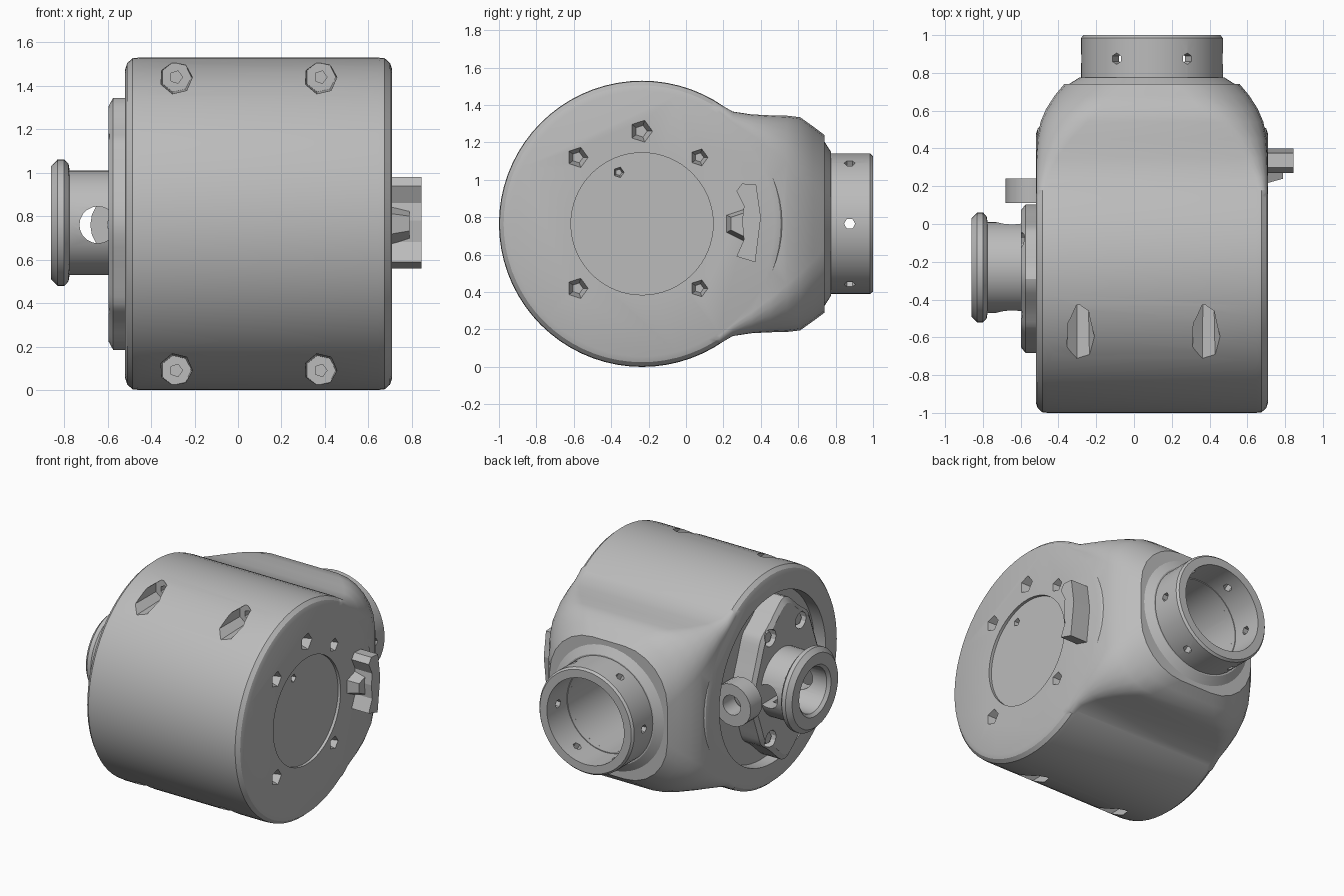
import bpy, bmesh
from math import sin, cos, pi, tau, radians
from mathutils import Vector

if "Cube" in bpy.data.objects:
    bpy.data.objects.remove(bpy.data.objects["Cube"])

grey = bpy.data.materials.new("cast grey")
grey.use_nodes = True
colour = (0.5, 0.5, 0.5, 1)
grey.diffuse_color = colour
grey.node_tree.nodes["Principled BSDF"].inputs["Base Color"].default_value = colour

CY, CZ = -0.235, 0.765          # drum axis
EX = 0.095                      # middle of the housing in x


def loft(name, rings, ring_shaped=False):
    """Skin a list of point rings; cap the ends or close into a tube."""
    bm = bmesh.new()
    loops = [[bm.verts.new(p) for p in ring] for ring in rings]
    n = len(loops[0])
    pairs = list(zip(loops, loops[1:]))
    if ring_shaped:
        pairs.append((loops[-1], loops[0]))
    else:
        bm.faces.new(loops[0])
        bm.faces.new(loops[-1])
    for a, b in pairs:
        for i in range(n):
            j = (i + 1) % n
            bm.faces.new((a[i], a[j], b[j], b[i]))
    bmesh.ops.recalc_face_normals(bm, faces=bm.faces)
    mesh = bpy.data.meshes.new(name)
    bm.to_mesh(mesh)
    bm.free()
    mesh.materials.append(grey)
    ob = bpy.data.objects.new(name, mesh)
    bpy.context.collection.objects.link(ob)
    return ob


def lathe(name, profile, origin, axis, sides=64, ring_shaped=False, turn=0):
    """Turn (distance along axis, radius) pairs about an axis."""
    q = Vector(axis).to_track_quat('Z', 'Y')
    rings = [[Vector(origin) + q @ Vector((r * cos(turn + tau * i / sides),
                                           r * sin(turn + tau * i / sides), t))
              for i in range(sides)] for t, r in profile]
    return loft(name, rings, ring_shaped)


def combine(target, tool, operation='DIFFERENCE'):
    mod = target.modifiers.new("combine", 'BOOLEAN')
    mod.operation, mod.solver, mod.object = operation, 'EXACT', tool
    bpy.context.view_layer.objects.active = target
    bpy.ops.object.modifier_apply(modifier=mod.name)
    bpy.data.objects.remove(tool)


def rounded_section(y, hx, hz, radius):
    pts = []
    for k, (sx, sz) in enumerate(((1, 1), (-1, 1), (-1, -1), (1, -1))):
        for i in range(7):
            a = pi / 2 * (k + i / 6)
            pts.append((EX + sx * (hx - radius) + radius * cos(a), y,
                        CZ + sz * (hz - radius) + radius * sin(a)))
    return pts


# Main drum with rounded rims
drum = lathe("drum_housing", [(-0.615, 0.71), (-0.605, 0.74), (-0.58, 0.762), (-0.55, 0.765),
                              (0.55, 0.765), (0.58, 0.762), (0.605, 0.74), (0.615, 0.71)],
             (EX, CY, CZ), (1, 0, 0), 72)

# Rear housing that tapers toward the outlet
rear = loft("rear_housing", [rounded_section(*s) for s in (
    (-0.15, 0.612, 0.64, 0.04), (0.18, 0.612, 0.64, 0.04), (0.25, 0.612, 0.60, 0.06),
    (0.35, 0.612, 0.585, 0.11), (0.45, 0.607, 0.58, 0.18), (0.54, 0.59, 0.578, 0.25),
    (0.61, 0.56, 0.57, 0.30), (0.68, 0.515, 0.52, 0.32), (0.74, 0.465, 0.475, 0.34))])
combine(drum, rear, 'UNION')

# Outlet bore
combine(drum, lathe("bore", [(0.15, 0.30), (0.9, 0.30)], (EX, 0, CZ), (0, 1, 0)))

# Shallow round panel and screw holes on the left side
combine(drum, lathe("panel_cut", [(0.69, 0.38), (0.9, 0.38)], (0, CY, CZ), (1, 0, 0)))
for y, z, r in ((-0.58, 1.12, 0.06), (-0.24, 1.26, 0.065), (0.07, 1.12, 0.05), (-0.58, 0.42, 0.06),
                (0.07, 0.42, 0.05), (-0.36, 1.04, 0.035)):
    combine(drum, lathe("hole_cut", [(0.63, r * 0.5), (0.72, r)], (0, y, z), (1, 0, 0), 5))

# Deep round recess on the right side
combine(drum, lathe("recess_cut", [(0.43, 0.6), (0.9, 0.6)], (0, CY, CZ), (-1, 0, 0)))

# Screw pockets across the front of the drum
for x in (-0.285, 0.38):
    for s in (-1, 1):
        z = CZ + s * 0.675
        combine(drum, lathe("pocket_cut", [(0.43, 0.07), (1.2, 0.095)], (x, 0, z), (0, -1, 0), 7))
        combine(drum, lathe("screw_cut", [(0.36, 0.03), (0.5, 0.03)], (x, 0, z), (0, -1, 0), 5))

# Outlet collar and pipe, with six holes around the wall
collar = lathe("outlet_collar", [(0.71, 0.45), (0.74, 0.44), (0.775, 0.385), (0.775, 0.3), (0.71, 0.3)],
               (EX, 0, CZ), (0, 1, 0), 48, True)
pipe = lathe("outlet_pipe", [(0.70, 0.375), (0.985, 0.375), (1.0, 0.362), (1.0, 0.305), (0.70, 0.305)],
             (EX, 0, CZ), (0, 1, 0), 48, True)
for k in range(6):
    a = tau * k / 6
    combine(pipe, lathe("pin_hole", [(0.25, 0.03), (0.45, 0.03)], (EX, 0.875, CZ),
                        (cos(a), 0, sin(a)), 6))

# Lobed mounting plate in the recess
plate = loft("mounting_plate", [
    [(x, -0.29 + 0.37 * k * cos(a) * (1 + 0.06 * cos(6 * a)),
      CZ + 0.58 * k * sin(a) * (1 - 0.07 * (1 + cos(6 * a))))
     for a in (tau * i / 60 for i in range(60))]
    for x, k in ((-0.42, 1), (-0.575, 1), (-0.597, 0.93))])
bolts = []
for sy in (-1, 1):
    for sz in (-1, 1):
        spot = (0, CY - 0.04 + sy * 0.17, CZ + sz * 0.36)
        combine(plate, lathe("bolt_seat", [(0.54, 0.06), (0.7, 0.06)], spot, (-1, 0, 0), 12))
        bolts.append(lathe("plate_bolt", [(0.5, 0.04), (0.575, 0.04)], spot, (-1, 0, 0), 6))

# Hub with flanged end, blind bore and cross window
hub = lathe("drive_hub", [(0.5, 0.24), (0.775, 0.24), (0.78, 0.27), (0.80, 0.292), (0.83, 0.292),
                          (0.86, 0.26), (0.86, 0.18), (0.84, 0.16), (0.62, 0.16)],
            (0, CY + 0.005, CZ + 0.005), (-1, 0, 0), 40)
combine(hub, lathe("window_cut", [(-0.8, 0.085), (0.4, 0.085)], (-0.645, 0, 0.76), (0, 1, 0), 20))

# Ring lug beside the recess
lug = lathe("ring_lug", [(0.11, 0.15), (0.24, 0.15), (0.24, 0.07), (0.11, 0.07)],
            (-0.53, 0, 0.76), (0, 1, 0), 20, True)

# Hooked bracket on the left side
outline = ((0.27, 0.94), (0.30, 0.98), (0.375, 0.975), (0.40, 0.80), (0.37, 0.56), (0.27, 0.59),
           (0.31, 0.68), (0.30, 0.78), (0.31, 0.86))
bracket = loft("side_bracket", [[(x, y, z) for y, z in outline] for x in (0.66, 0.845)])
rib = loft("bracket_rib", [[(x, 0.30 + s * (y - 0.30), 0.77 + s * (z - 0.77)) for y, z in
                           ((0.22, 0.72), (0.22, 0.81), (0.34, 0.85), (0.34, 0.66))]
                          for x, s in ((0.66, 1.2), (0.79, 0.75))])

# Smooth curved surfaces, keep the edges
bpy.ops.object.select_all(action='DESELECT')
for ob in [drum, collar, pipe, plate, hub, lug] + bolts:
    ob.select_set(True)
bpy.context.view_layer.objects.active = drum
bpy.ops.object.shade_smooth_by_angle(angle=radians(28))
